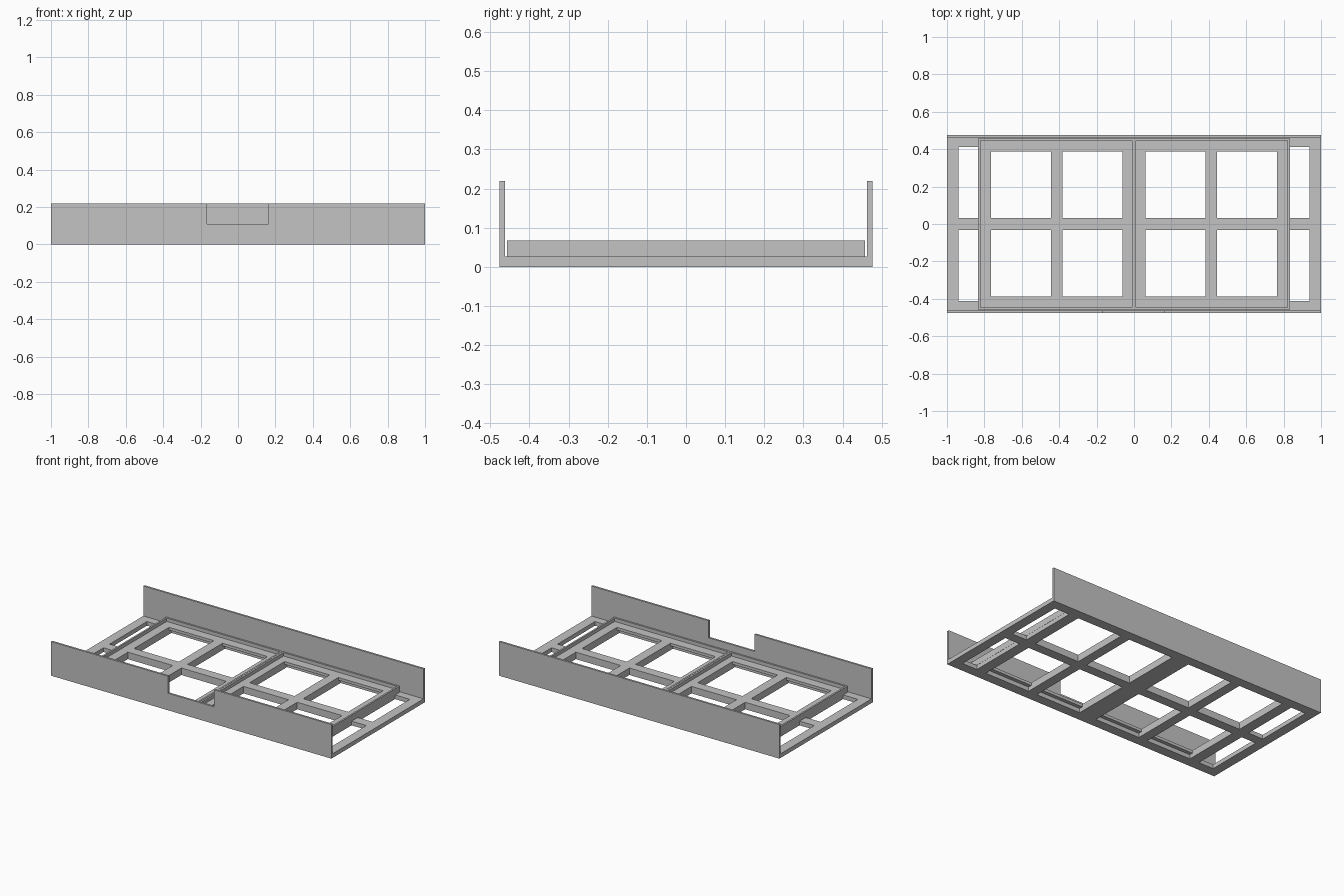
import bpy, bmesh

if "Cube" in bpy.data.objects:
    bpy.data.objects.remove(bpy.data.objects["Cube"])

grey = bpy.data.materials.new("plain_grey")
grey.diffuse_color = (0.55, 0.55, 0.55, 1)
grey.use_nodes = True
grey.node_tree.nodes["Principled BSDF"].inputs["Base Color"].default_value = grey.diffuse_color


def finish(name, bm):
    bmesh.ops.recalc_face_normals(bm, faces=bm.faces)
    me = bpy.data.meshes.new(name)
    bm.to_mesh(me)
    bm.free()
    me.materials.append(grey)
    ob = bpy.data.objects.new(name, me)
    bpy.context.collection.objects.link(ob)
    return ob


def add_slab(bm, x, y, z, cols=(), rows=()):
    """Flat slab with a rectangular hole at every column/row crossing."""
    xs = sorted({*x, *[v for c in cols for v in c]})
    ys = sorted({*y, *[v for r in rows for v in r]})
    grid = {}

    def vert(a, b):
        if (a, b) not in grid:
            grid[a, b] = bm.verts.new((a, b, z[0]))
        return grid[a, b]

    faces = []
    for x0, x1 in zip(xs, xs[1:]):
        for y0, y1 in zip(ys, ys[1:]):
            if (x0, x1) in cols and (y0, y1) in rows:
                continue
            faces.append(bm.faces.new((vert(x0, y0), vert(x1, y0), vert(x1, y1), vert(x0, y1))))
    extrude_up(bm, faces, (0, 0, z[1] - z[0]))


def extrude_up(bm, faces, vec):
    ret = bmesh.ops.extrude_face_region(bm, geom=faces, use_keep_orig=True)
    bmesh.ops.translate(bm, vec=vec, verts=[g for g in ret["geom"] if isinstance(g, bmesh.types.BMVert)])


def both_sides(spans):
    return [(-b, -a) for a, b in spans] + list(spans)


def side_panel(name, y, profile):
    bm = bmesh.new()
    face = bm.faces.new([bm.verts.new((px, y, pz)) for px, pz in profile])
    extrude_up(bm, [face], (0, THICK, 0))
    return finish(name, bm)


OUT, THICK, TOP = 0.476, 0.013, 0.22
INNER = OUT - THICK
BASE_TOP, RIM_TOP, FLOOR_TOP = 0.027, 0.067, 0.045

# base lattice
bm = bmesh.new()
add_slab(bm, (-1, 1), (-INNER, INNER), (0, BASE_TOP),
         both_sides([(0.061, 0.382), (0.444, 0.764), (0.832, 0.938)]),
         both_sides([(0.031, 0.412)]))
finish("base_lattice", bm)

# back panel and notched front panel
side_panel("back_panel", INNER, [(-1, 0), (1, 0), (1, TOP), (-1, TOP)])
side_panel("front_panel", -OUT, [(-1, 0), (1, 0), (1, TOP), (0.162, TOP), (0.162, 0.11),
                                 (-0.165, 0.11), (-0.165, TOP), (-1, TOP)])

# two trays: raised rim around a floor with four windows
W = 0.011
for name, x0, x1, cols in (("left_tray", -0.833, -0.001, [(-0.764, -0.444), (-0.382, -0.061)]),
                           ("right_tray", 0.001, 0.833, [(0.061, 0.382), (0.444, 0.764)])):
    bm = bmesh.new()
    ix, iy = (x0 + W, x1 - W), (-0.458 + W, 0.458 - W)
    add_slab(bm, (x0, x1), (-0.458, 0.458), (BASE_TOP, RIM_TOP), [ix], [iy])
    add_slab(bm, ix, iy, (BASE_TOP, FLOOR_TOP), cols, both_sides([(0.031, 0.388)]))
    finish(name, bm)
